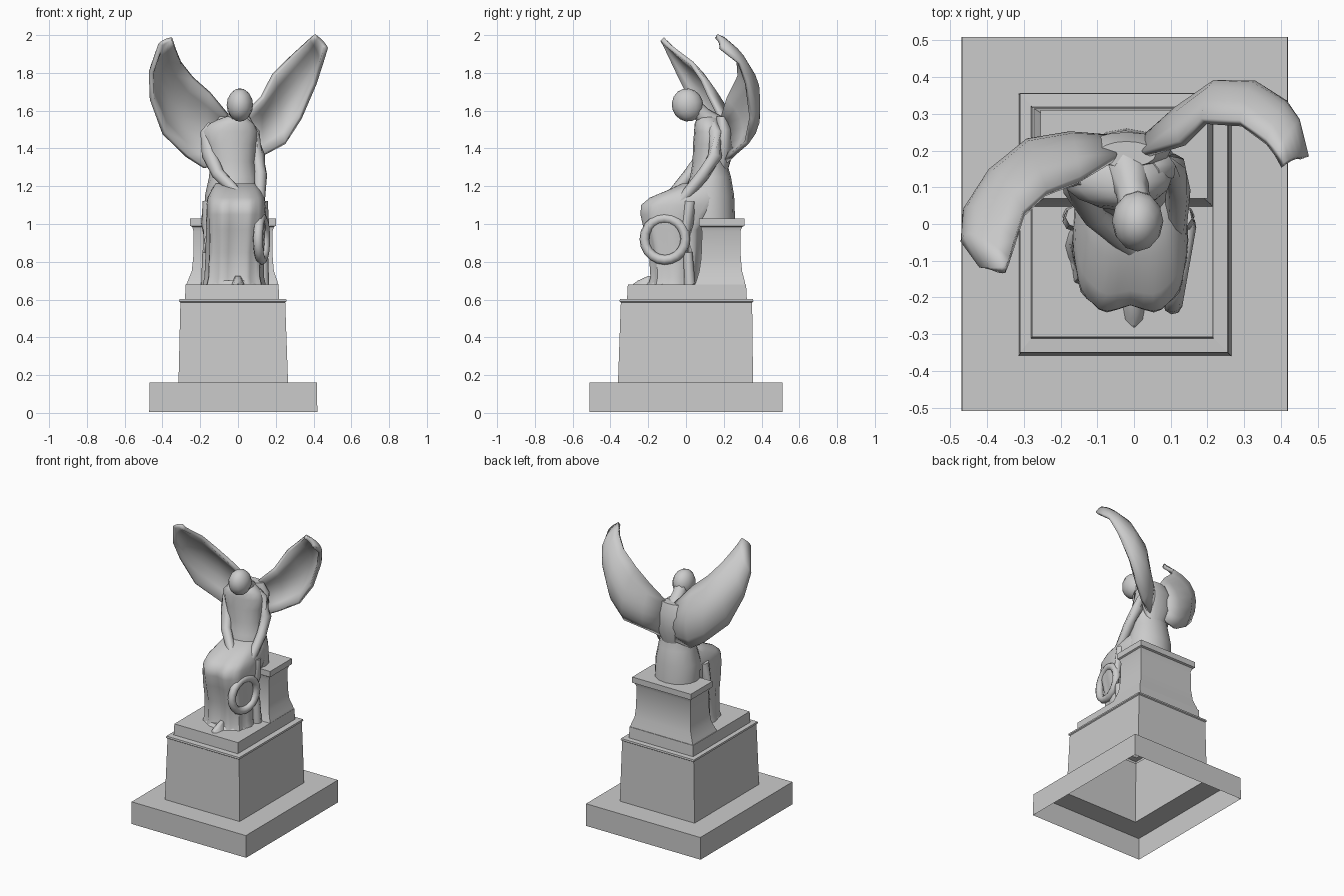
import bpy, math
from mathutils import Vector


def make(name, verts, faces, smooth=None):
    me = bpy.data.meshes.new(name)
    me.from_pydata([tuple(v) for v in verts], [], faces)
    ob = bpy.data.objects.new(name, me)
    bpy.context.collection.objects.link(ob)
    bpy.ops.object.select_all(action='DESELECT')
    ob.select_set(True)
    bpy.context.view_layer.objects.active = ob
    bpy.ops.object.mode_set(mode='EDIT')
    bpy.ops.mesh.select_all(action='SELECT')
    bpy.ops.mesh.normals_make_consistent(inside=False)
    bpy.ops.object.mode_set(mode='OBJECT')
    if smooth:
        bpy.ops.object.shade_smooth_by_angle(angle=math.radians(smooth))
    return ob


def loft(name, rings, bottom=True, top=True, smooth=None):
    """Skin a list of closed rings with equal point counts."""
    n = len(rings[0])
    verts = [v for r in rings for v in r]
    faces = [(i * n + j, i * n + (j + 1) % n, (i + 1) * n + (j + 1) % n, (i + 1) * n + j)
             for i in range(len(rings) - 1) for j in range(n)]
    if bottom:
        faces.append(tuple(range(n))[::-1])
    if top:
        faces.append(tuple(range(len(verts) - n, len(verts))))
    return make(name, verts, faces, smooth)


def rect(x0, x1, y0, y1, z):
    return [(x0, y0, z), (x1, y0, z), (x1, y1, z), (x0, y1, z)]


def oval(z, cx, cy, rx, ry, n=16):
    return [(cx + rx * math.cos(2 * math.pi * k / n), cy + ry * math.sin(2 * math.pi * k / n), z)
            for k in range(n)]


def tube(name, path, n=8):
    """Tapered limb; path holds (x, y, z, radius)."""
    pts = [Vector(p[:3]) for p in path]
    rings = []
    for i, p in enumerate(pts):
        d = pts[min(i + 1, len(pts) - 1)] - pts[max(i - 1, 0)]
        q = d.to_track_quat('Z', 'Y')
        rings.append([p + q @ Vector((path[i][3] * math.cos(a), path[i][3] * math.sin(a), 0))
                      for a in (2 * math.pi * k / n for k in range(n))])
    return loft(name, rings, smooth=60)


# Stepped pedestal: one hollow shell, open underneath
loft("pedestal", [rect(*r) for r in (
    (-.47, .42, -.51, .51, 0.005), (-.468, .418, -.51, .51, .16),
    (-.315, .265, -.36, .355, .16), (-.305, .25, -.345, .35, .585),
    (-.312, .257, -.352, .357, .59), (-.31, .255, -.35, .355, .602),
    (-.28, .217, -.312, .322, .604), (-.278, .215, -.308, .318, .68))], bottom=False)

# Seat block with flared foot and cap
loft("seat_block", [rect(*r) for r in (
    (-.275, .215, .045, .315, .675), (-.265, .208, .055, .31, .70), (-.245, .19, .07, .297, .75),
    (-.237, .184, .08, .29, .82), (-.235, .182, .085, .288, .96), (-.242, .19, .078, .297, .985),
    (-.254, .20, .07, .31, .99), (-.254, .20, .07, .31, 1.03))], smooth=30)

# Torso leaning forward
loft("torso", [oval(*r) for r in (
    (1.02, -.02, .125, .15, .135), (1.15, -.025, .122, .15, .133), (1.25, -.025, .13, .128, .108),
    (1.33, -.03, .125, .118, .09), (1.42, -.04, .125, .135, .088), (1.49, -.045, .125, .148, .082),
    (1.53, -.035, .12, .12, .075), (1.56, -.02, .115, .07, .058), (1.575, -.01, .11, .03, .03))],
    smooth=60)

# Upper back mass where the wings join
loft("upper_back", [oval(*r) for r in (
    (1.28, -.02, .19, .06, .03), (1.38, -.02, .20, .11, .05),
    (1.50, -.02, .20, .12, .05), (1.57, -.02, .19, .08, .035))], smooth=60)


# Draped skirt over lap and shins, folds deepen toward the hem
def skirt_ring(z, x0, x1, y0, y1, fold, notch, n=40):
    ring = []
    for k in range(n):
        a = 2 * math.pi * k / n
        c, s = math.cos(a), math.sin(a)
        px = math.copysign(abs(c) ** .75, c)
        py = math.copysign(abs(s) ** .75, s)
        f = 1 + fold * math.cos(10 * a)
        if s < 0:
            f -= notch * max(0, 1 - abs(c) / .4)
        ring.append(((x0 + x1) / 2 + (x1 - x0) / 2 * px * f,
                     (y0 + y1) / 2 + (y1 - y0) / 2 * py * f, z))
    return ring


loft("skirt", [skirt_ring(*r) for r in (
    (.675, -.18, .14, -.20, .08, .05, .06), (.72, -.17, .13, -.19, .08, .05, .10),
    (.85, -.165, .13, -.20, .09, .045, .14), (.97, -.165, .14, -.23, .10, .03, .14),
    (1.05, -.165, .145, -.25, .16, .02, .12), (1.10, -.165, .145, -.25, .20, .01, .12),
    (1.14, -.16, .14, -.20, .21, .01, .08), (1.18, -.14, .12, -.10, .20, 0, .04),
    (1.215, -.12, .09, -.02, .18, 0, 0))], smooth=50)

# Side drapes hanging from the lap
for name, x in (("drape_left", -.165), ("drape_right", .135)):
    tube(name, [(x, .02, .68, .03), (x, .01, .85, .024), (x, .01, 1.0, .03), (x * .95, .02, 1.12, .03)])

# Hem and foot on the plinth
loft("hem", [oval(.675, -.02, -.07, .165, .15), oval(.70, -.02, -.07, .14, .13)], smooth=30)
loft("foot", [oval(.675, 0, -.21, .035, .08, 8), oval(.70, 0, -.20, .025, .055, 8),
              oval(.725, 0, -.17, .015, .03, 8)], smooth=50)

# Arms reaching down over the lap
tube("arm_left", [(-.13, .13, 1.525, .03), (-.155, .13, 1.48, .045), (-.155, .10, 1.37, .04),
                  (-.105, .02, 1.265, .034), (-.01, -.06, 1.17, .029), (.05, -.11, 1.11, .028),
                  (.09, -.14, 1.06, .016)])
tube("arm_right", [(.045, .14, 1.525, .03), (.075, .15, 1.48, .042), (.105, .155, 1.36, .038),
                   (.12, .09, 1.26, .034), (.115, -.01, 1.14, .029), (.11, -.08, 1.07, .029),
                   (.11, -.14, 1.02, .018)])

# Neck and bowed head
tube("neck", [(-.02, .15, 1.52, .065), (-.005, .09, 1.575, .045), (.005, .04, 1.62, .045)])
bpy.ops.mesh.primitive_uv_sphere_add(segments=12, ring_count=8, location=(.01, .008, 1.63),
                                     rotation=(math.radians(15), 0, 0))
head = bpy.context.object
head.name = "head"
head.scale = (.07, .083, .088)
bpy.ops.object.shade_smooth()

# Wreath hanging at the right knee
bpy.ops.mesh.primitive_torus_add(major_segments=20, minor_segments=8, major_radius=.11, minor_radius=.026,
                                 location=(.125, -.112, .92),
                                 rotation=(0, math.radians(90), math.radians(-10)))
bpy.context.object.name = "wreath"
bpy.ops.object.shade_smooth()


# Wings: each station is leading edge, bulged middle, trailing edge
def wing(name, stations, steps=6):
    verts, faces = [], []
    for lead, mid, trail in stations:
        lead, mid, trail = map(Vector, (lead, mid, trail))
        ctrl = 2 * mid - (lead + trail) / 2
        for k in range(steps + 1):
            t = k / steps
            verts.append((1 - t) ** 2 * lead + 2 * t * (1 - t) * ctrl + t * t * trail)
    w = steps + 1
    for i in range(len(stations) - 1):
        for k in range(steps):
            faces.append((i * w + k, i * w + k + 1, (i + 1) * w + k + 1, (i + 1) * w + k))
    ob = make(name, verts, faces, 50)
    mod = ob.modifiers.new("thickness", 'SOLIDIFY')
    mod.thickness = .025
    mod.offset = 0


wing("wing_right", (
    ((.03, .19, 1.57), (.03, .23, 1.46), (.05, .21, 1.33)),
    ((.13, .22, 1.67), (.12, .31, 1.51), (.14, .25, 1.37)),
    ((.19, .28, 1.79), (.22, .38, 1.60), (.25, .32, 1.43)),
    ((.29, .275, 1.89), (.32, .375, 1.73), (.33, .345, 1.56)),
    ((.36, .225, 1.955), (.40, .315, 1.85), (.405, .32, 1.74)),
    ((.385, .195, 1.98), (.43, .26, 1.91), (.44, .28, 1.85)),
    ((.405, .16, 1.995), (.44, .18, 1.965), (.465, .18, 1.93))))
wing("wing_left", (
    ((-.05, .18, 1.57), (-.06, .23, 1.46), (-.07, .21, 1.32)),
    ((-.15, .12, 1.69), (-.17, .235, 1.50), (-.18, .20, 1.30)),
    ((-.24, .085, 1.77), (-.285, .215, 1.57), (-.27, .18, 1.36)),
    ((-.30, .03, 1.85), (-.375, .14, 1.67), (-.39, .09, 1.48)),
    ((-.325, -.05, 1.91), (-.425, .04, 1.78), (-.455, .02, 1.66)),
    ((-.34, -.10, 1.95), (-.425, -.035, 1.875), (-.46, -.05, 1.80)),
    ((-.35, -.125, 1.98), (-.38, -.125, 1.97), (-.41, -.12, 1.95))))
